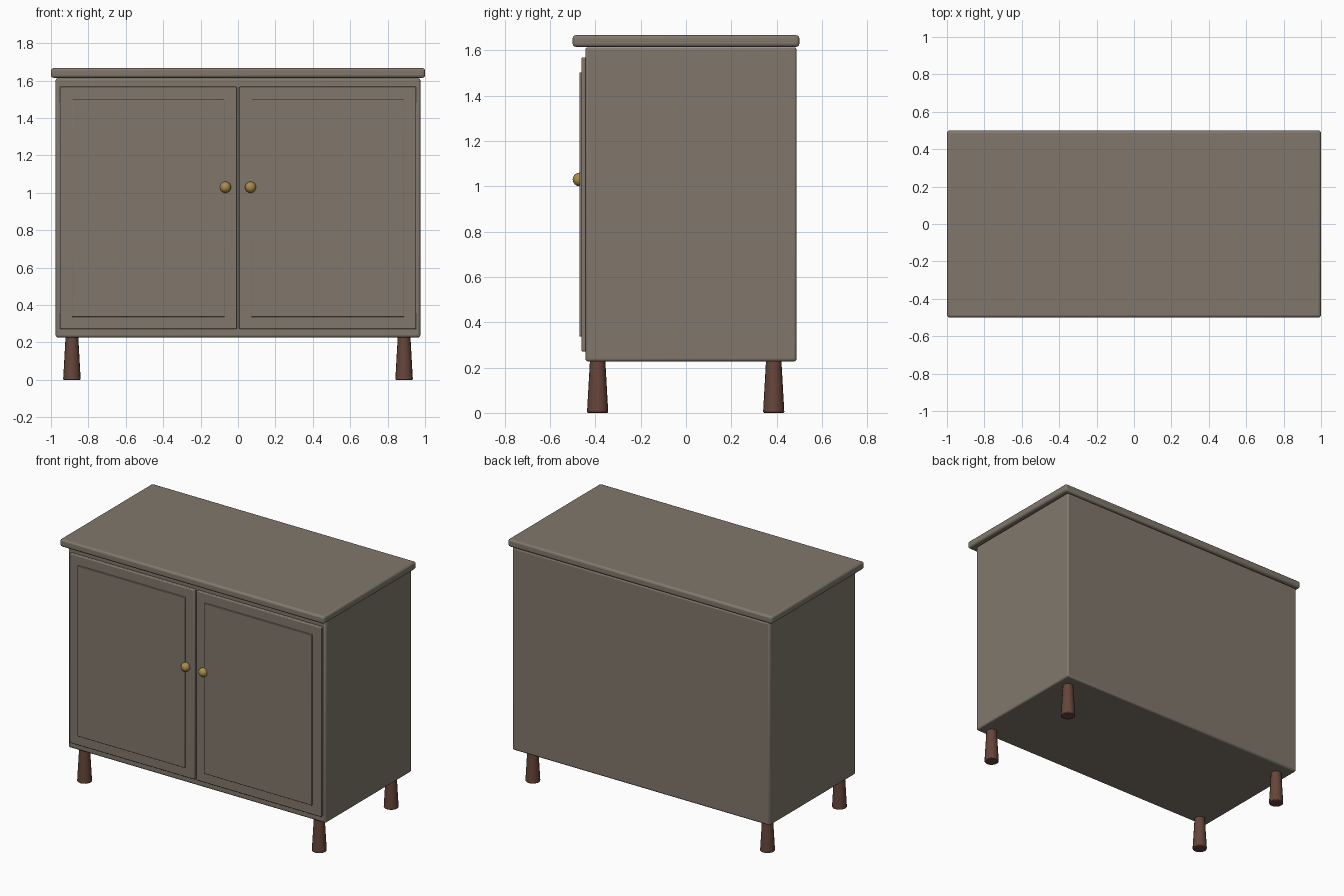
import bpy
import math

if "Cube" in bpy.data.objects:
    bpy.data.objects.remove(bpy.data.objects["Cube"])


def material(name, rgb):
    m = bpy.data.materials.new(name)
    m.diffuse_color = (*rgb, 1)
    m.use_nodes = True
    m.node_tree.nodes["Principled BSDF"].inputs["Base Color"].default_value = m.diffuse_color
    return m


PAINT = material("taupe_paint", (0.22, 0.187, 0.15))
WOOD = material("dark_wood", (0.13, 0.06, 0.042))
BRASS = material("brass", (0.40, 0.26, 0.07))


def finish(ob, name, mat, bevel=0, segments=3):
    ob.name = name
    ob.data.materials.append(mat)
    if bevel:
        mod = ob.modifiers.new("bevel", 'BEVEL')
        mod.width = bevel
        mod.segments = segments
        mod.limit_method = 'ANGLE'
        mod.angle_limit = math.radians(40)
    bpy.ops.object.shade_smooth_by_angle(angle=math.radians(35))
    return ob


def box(name, lo, hi, bevel):
    mid = [(a + b) / 2 for a, b in zip(lo, hi)]
    bpy.ops.mesh.primitive_cube_add(size=1, location=mid)
    ob = bpy.context.object
    ob.scale = [abs(b - a) for a, b in zip(lo, hi)]
    bpy.ops.object.transform_apply(location=False, rotation=False, scale=True)
    return finish(ob, name, PAINT, bevel)


# Carcass and overhanging top
box("cabinet_body", (-0.975, -0.444, 0.227), (0.975, 0.488, 1.613), 0.012)
box("cabinet_top", (-1.0, -0.5, 1.615), (1.0, 0.5, 1.667), 0.014)

for side, s in (("left", -1), ("right", 1)):
    # Door with raised panel
    box(side + "_door", (s * 0.006, -0.462, 0.271), (s * 0.953, -0.435, 1.568), 0.006)
    box(side + "_door_panel", (s * 0.072, -0.471, 0.337), (s * 0.888, -0.452, 1.503), 0.003)

    # Round knob
    bpy.ops.mesh.primitive_uv_sphere_add(segments=24, ring_count=12, radius=0.03,
                                         location=(s * 0.067, -0.47, 1.03))
    finish(bpy.context.object, side + "_knob", BRASS)

    # Legs flaring towards the floor
    for end, y in (("front", -0.39), ("back", 0.387)):
        bpy.ops.mesh.primitive_cone_add(vertices=16, radius1=0.047, radius2=0.034,
                                        depth=0.23, location=(s * 0.888, y, 0.115))
        finish(bpy.context.object, f"{end}_{side}_leg", WOOD, 0.005, 2)
